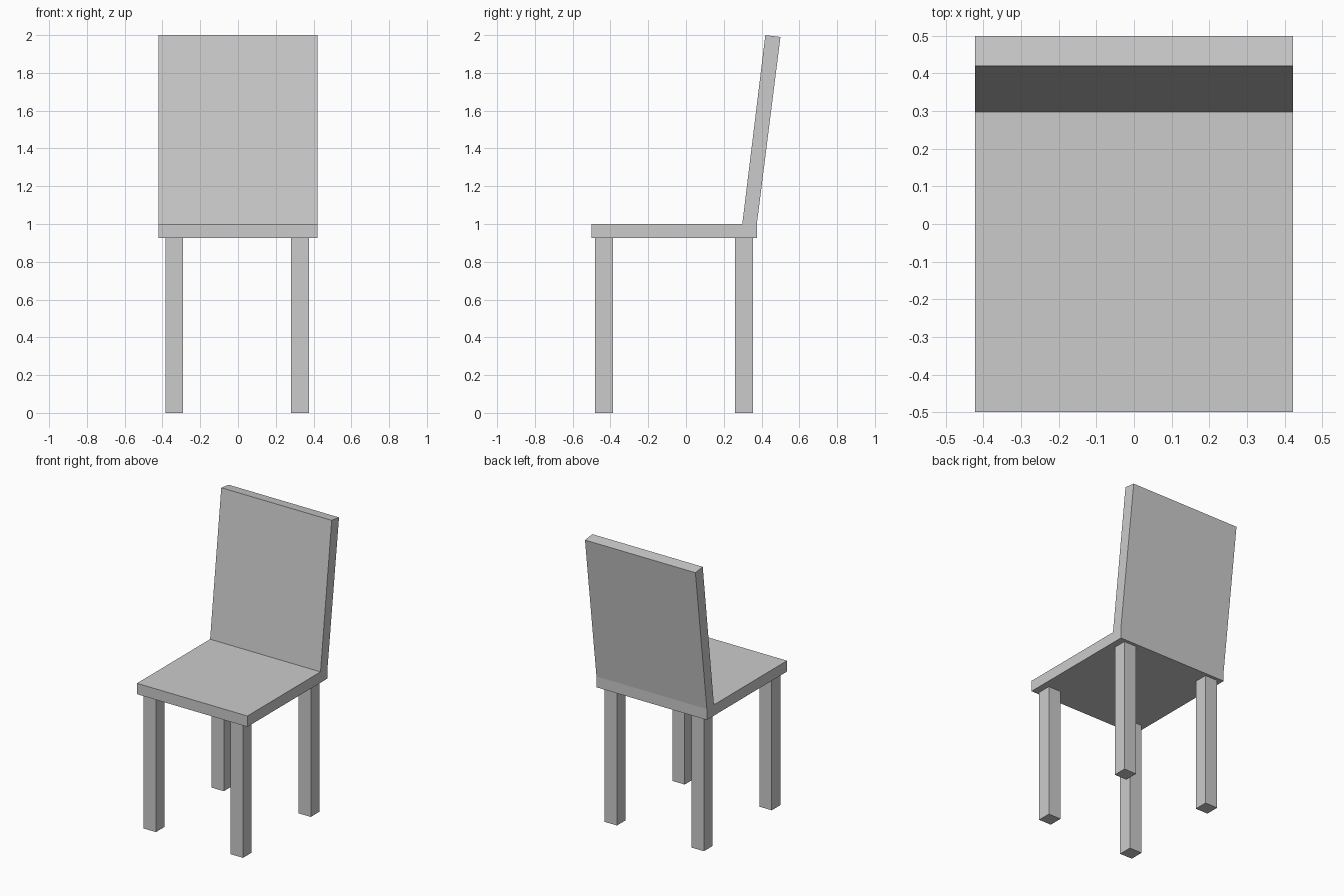
import bpy
import bmesh
from mathutils import Vector

if "Cube" in bpy.data.objects:
    bpy.data.objects.remove(bpy.data.objects["Cube"])


def extrude_profile(name, points, offset):
    """Make a solid by extruding a flat polygon along an offset."""
    bm = bmesh.new()
    face = bm.faces.new([bm.verts.new(p) for p in points])
    result = bmesh.ops.extrude_face_region(bm, geom=[face], use_keep_orig=True)
    moved = [g for g in result["geom"] if isinstance(g, bmesh.types.BMVert)]
    bmesh.ops.translate(bm, verts=moved, vec=Vector(offset))
    bmesh.ops.recalc_face_normals(bm, faces=bm.faces)
    mesh = bpy.data.meshes.new(name)
    bm.to_mesh(mesh)
    bm.free()
    obj = bpy.data.objects.new(name, mesh)
    bpy.context.collection.objects.link(obj)
    return obj


# Seat with leaning backrest: one side profile (y, z) extruded across x
HALF_WIDTH = 0.422
SEAT_BOTTOM = 0.925
side = [(-0.5, SEAT_BOTTOM), (0.375, SEAT_BOTTOM), (0.375, 1.0),
        (0.5, 1.99), (0.42, 2.0), (0.298, 1.0), (-0.5, 1.0)]
extrude_profile("seat_and_backrest",
                [(-HALF_WIDTH, y, z) for y, z in side],
                (2 * HALF_WIDTH, 0, 0))

# Four square legs, placed by their lower corner
LEG = 0.095
for row, y in (("front", -0.481), ("back", 0.259)):
    for hand, x in (("left", -0.385), ("right", 0.28)):
        square = [(x, y, 0), (x + LEG, y, 0),
                  (x + LEG, y + LEG, 0), (x, y + LEG, 0)]
        extrude_profile(f"{row}_{hand}_leg", square, (0, 0, SEAT_BOTTOM))
